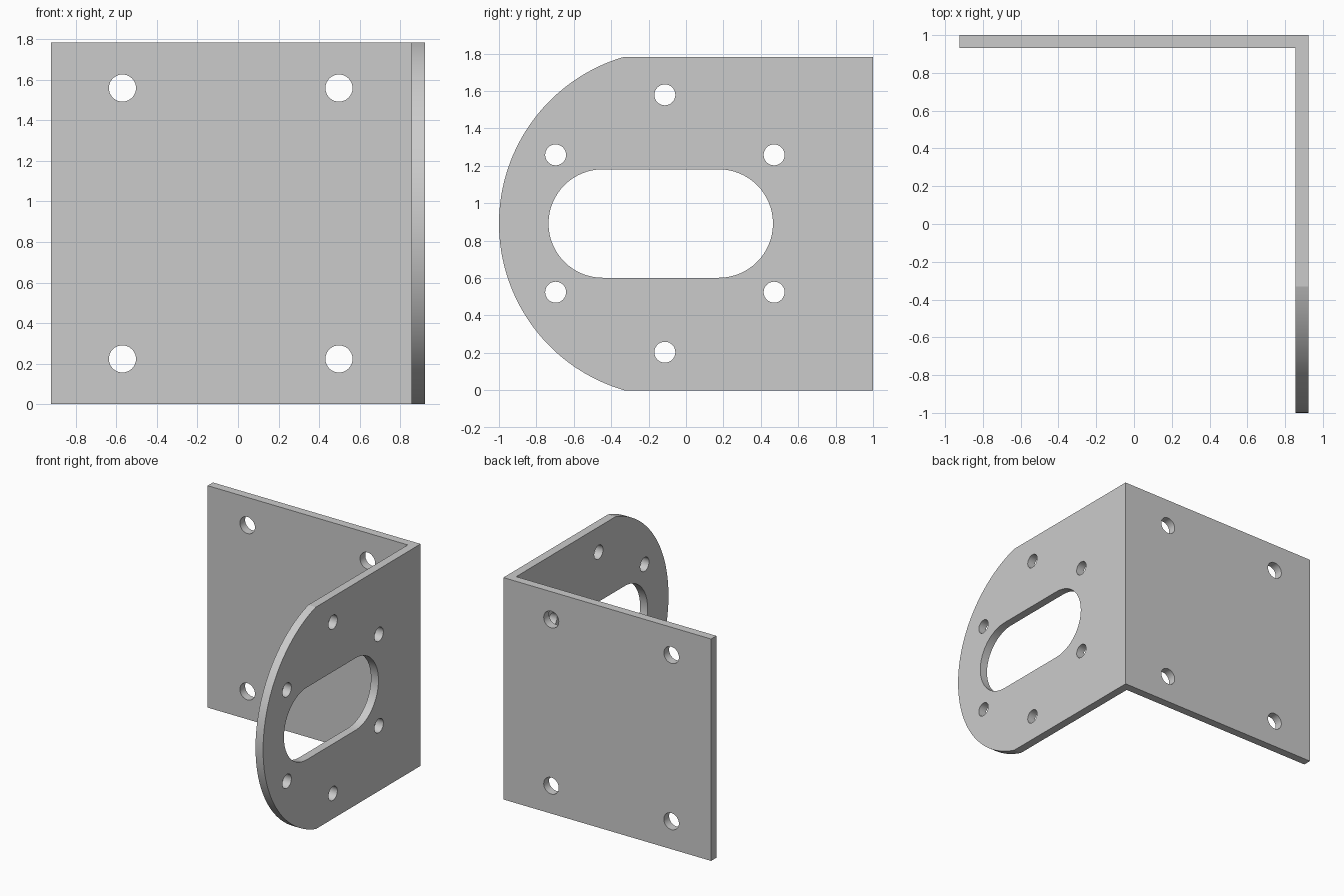
import bpy, bmesh
from math import sin, cos, pi, radians, asin
from mathutils import Vector

if "Cube" in bpy.data.objects:
    bpy.data.objects.remove(bpy.data.objects["Cube"], do_unlink=True)

W, H, T = 0.923, 1.783, 0.067      # half width, height, plate thickness
MID = H / 2

steel = bpy.data.materials.new("plain grey")
steel.use_nodes = True
grey = (0.6, 0.6, 0.6, 1)
steel.diffuse_color = grey
steel.node_tree.nodes["Principled BSDF"].inputs["Base Color"].default_value = grey


def arc(cu, cv, r, start, end, n):
    """Points along a circular arc, angles in radians."""
    return [(cu + r * cos(start + (end - start) * i / n),
             cv + r * sin(start + (end - start) * i / n)) for i in range(n + 1)]


def prism(name, outline, axis, lo, hi):
    """Extrude a closed 2D outline along x (y,z), y (x,z) or z (x,y)."""
    def place(u, v, w):
        return {"x": (w, u, v), "y": (u, w, v), "z": (u, v, w)}[axis]
    bm = bmesh.new()
    face = bm.faces.new([bm.verts.new(place(u, v, lo)) for u, v in outline])
    ext = bmesh.ops.extrude_face_region(bm, geom=[face])
    moved = [g for g in ext["geom"] if isinstance(g, bmesh.types.BMVert)]
    bmesh.ops.translate(bm, verts=moved, vec=Vector(place(0, 0, hi - lo)))
    bmesh.ops.recalc_face_normals(bm, faces=bm.faces)
    mesh = bpy.data.meshes.new(name)
    bm.to_mesh(mesh)
    bm.free()
    mesh.materials.append(steel)
    ob = bpy.data.objects.new(name, mesh)
    bpy.context.collection.objects.link(ob)
    return ob


# Angle plate, over-tall until trimmed to its side outline
angle = [(-W, 1), (-W, 1 - T), (W - T, 1 - T), (W - T, -1.2), (W, -1.2), (W, 1)]
bracket = prism("angle_bracket", angle, "z", -0.2, H + 0.2)

# Side outline with the bowed front edge
kink = -0.33
sag = kink + 1
radius = (MID ** 2 + sag ** 2) / (2 * sag)
half = asin(MID / radius)
side = arc(radius - 1, MID, radius, pi - half, pi + half, 64) + [(1.2, 0), (1.2, H)]
tools = [(prism("side_outline", side, "x", -1.2, 1.2), "INTERSECT")]


def cut(name, outline, axis, lo, hi):
    tools.append((prism(name, outline, axis, lo, hi), "DIFFERENCE"))


# Long slot in the side flange
slot = (arc(0.175, MID, 0.29, -pi / 2, pi / 2, 32)
        + arc(-0.445, MID, 0.29, pi / 2, 3 * pi / 2, 32))
cut("slot_cutter", slot, "x", 0.7, 1.1)

# Ring of six bolt holes around the slot
for i in range(6):
    a = radians(90 + 60 * i)
    hole = arc(-0.113 + 0.676 * cos(a), MID + 0.688 * sin(a), 0.056, 0, 2 * pi, 32)
    if i % 3:
        # outer pairs sit slightly higher than an even ring would place them
        hole = arc(-0.113 + (0.584 if cos(a) > 0 else -0.584),
                   MID + (0.367 if sin(a) > 0 else -0.367), 0.056, 0, 2 * pi, 32)
    cut("bolt_hole_cutter", hole[:-1], "x", 0.7, 1.1)

# Four mounting holes in the back plate
for x in (-0.57, 0.498):
    for dz in (-0.668, 0.668):
        cut("mount_hole_cutter", arc(x, MID, 0.067, 0, 2 * pi, 32)[:-1], "y", 0.8, 1.1)
        tools[-1][0].location.z = dz

# Apply the cuts and discard the cutters
for tool, operation in tools:
    tool.hide_render = True
    mod = bracket.modifiers.new(tool.name, "BOOLEAN")
    mod.operation, mod.object, mod.solver = operation, tool, "EXACT"
bpy.context.view_layer.update()
result = bpy.data.meshes.new_from_object(
    bracket.evaluated_get(bpy.context.evaluated_depsgraph_get()))
bracket.modifiers.clear()
bracket.data = result
for tool, _ in tools:
    bpy.data.objects.remove(tool, do_unlink=True)

# Smooth the curved walls, keep the plate edges sharp
bpy.ops.object.select_all(action="DESELECT")
bracket.select_set(True)
bpy.context.view_layer.objects.active = bracket
bpy.ops.object.shade_smooth_by_angle(angle=radians(15))
